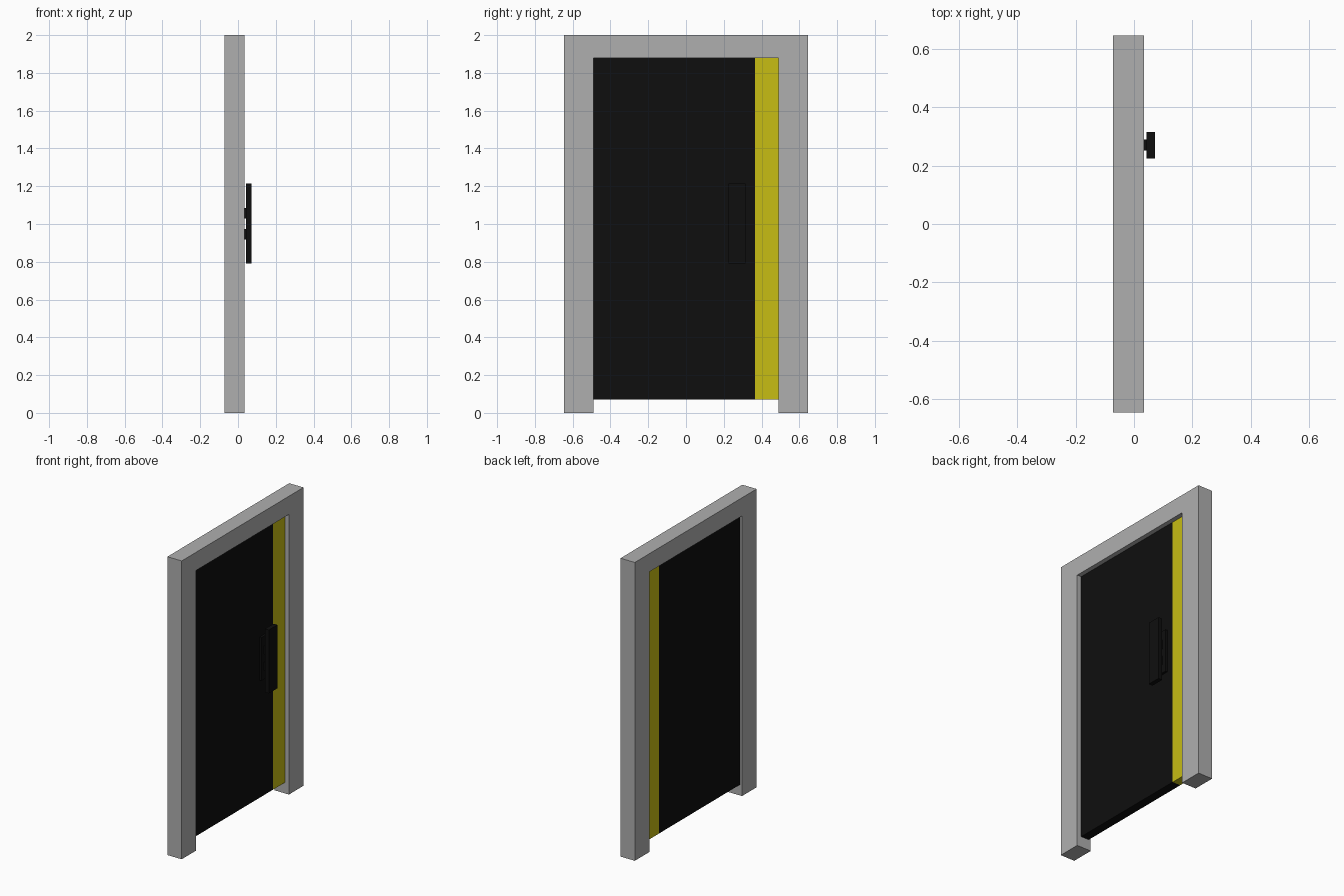
import bpy, bmesh

if "Cube" in bpy.data.objects:
    bpy.data.objects.remove(bpy.data.objects["Cube"])


def material(name, rgb):
    m = bpy.data.materials.new(name)
    m.diffuse_color = (*rgb, 1)
    m.use_nodes = True
    m.node_tree.nodes["Principled BSDF"].inputs["Base Color"].default_value = m.diffuse_color
    return m


grey = material("grey", (0.43, 0.43, 0.43))
black = material("black", (0.0045, 0.0045, 0.0045))
yellow = material("yellow", (0.57, 0.51, 0.007))


def finish(name, bm, mat):
    bmesh.ops.recalc_face_normals(bm, faces=bm.faces)
    mesh = bpy.data.meshes.new(name)
    bm.to_mesh(mesh)
    bm.free()
    ob = bpy.data.objects.new(name, mesh)
    bpy.context.collection.objects.link(ob)
    mesh.materials.append(mat)
    return ob


def box(name, x, y, z, mat):
    bm = bmesh.new()
    bmesh.ops.create_cube(bm, size=1)
    for v in bm.verts:
        for i, (lo, hi) in enumerate((x, y, z)):
            v.co[i] = hi if v.co[i] > 0 else lo
    return finish(name, bm, mat)


# Door frame: one U-shaped profile extruded through its depth
X0, X1 = -0.072, 0.034
outer, inner, head = 0.645, 0.491, 1.878
profile = [(-outer, 0), (-inner, 0), (-inner, head), (inner, head),
           (inner, 0), (outer, 0), (outer, 2), (-outer, 2)]
bm = bmesh.new()
face = bm.faces.new([bm.verts.new((X0, y, z)) for y, z in profile])
ext = bmesh.ops.extrude_face_region(bm, geom=[face], use_keep_orig=True)
moved = [g for g in ext["geom"] if isinstance(g, bmesh.types.BMVert)]
bmesh.ops.translate(bm, verts=moved, vec=(X1 - X0, 0, 0))
finish("door_frame", bm, grey)

# Door leaf and its coloured edge strip, recessed in the frame
leaf_x, leaf_z = (-0.056, 0.003), (0.072, head)
box("door_panel", leaf_x, (-inner, 0.366), leaf_z, black)
box("edge_strip", leaf_x, (0.366, inner), leaf_z, yellow)

# Handle: base plate, two stems and the grip plate
box("handle_base", (0.003, 0.018), (0.224, 0.315), (0.86, 1.15), black)
for name, z in (("lower", (0.918, 0.974)), ("upper", (1.028, 1.085))):
    box(f"handle_stem_{name}", (0.018, 0.043), (0.252, 0.290), z, black)
box("handle_grip", (0.043, 0.072), (0.224, 0.315), (0.79, 1.215), black)
